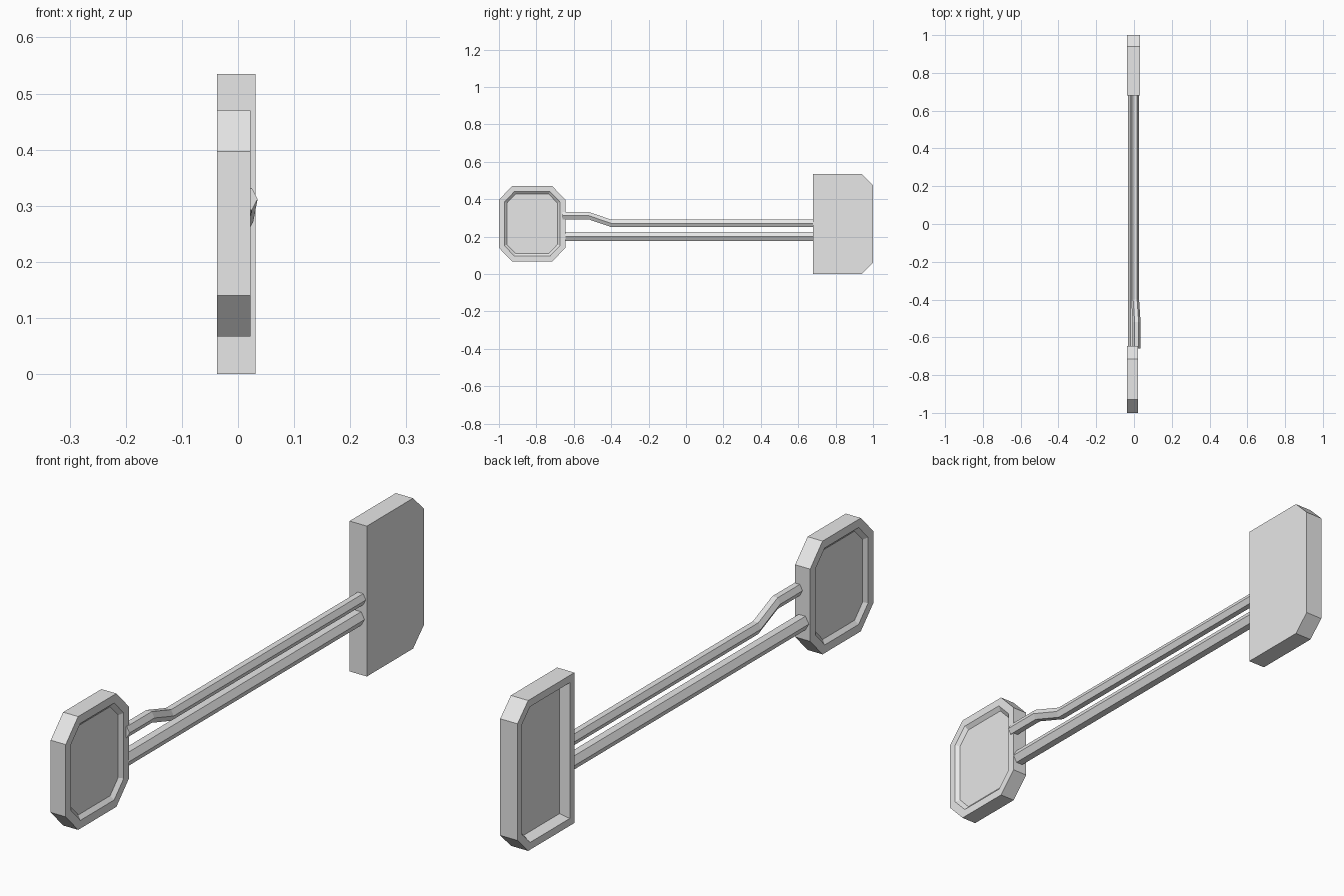
import bpy, bmesh, math
from mathutils import Vector

cube = bpy.data.objects.get("Cube")
if cube:
    bpy.data.objects.remove(cube, do_unlink=True)

grey = bpy.data.materials.new("plain grey")
grey.use_nodes = True
grey.diffuse_color = (0.8, 0.8, 0.8, 1)
grey.node_tree.nodes["Principled BSDF"].inputs["Base Color"].default_value = (0.8, 0.8, 0.8, 1)


def finish(name, bm):
    bmesh.ops.recalc_face_normals(bm, faces=bm.faces)
    mesh = bpy.data.meshes.new(name)
    bm.to_mesh(mesh)
    bm.free()
    mesh.materials.append(grey)
    bpy.context.collection.objects.link(bpy.data.objects.new(name, mesh))


def plate(name, outline, x0, x1, sides, rim, slope, depth):
    """Upright slab with a sloping-walled recess on the listed sides."""
    bm = bmesh.new()
    face = bm.faces.new([bm.verts.new((x0, y, z)) for y, z in outline])
    out = bmesh.ops.extrude_face_region(bm, geom=[face], use_keep_orig=True)
    moved = [v for v in out["geom"] if isinstance(v, bmesh.types.BMVert)]
    bmesh.ops.translate(bm, verts=moved, vec=(x1 - x0, 0, 0))
    bmesh.ops.recalc_face_normals(bm, faces=bm.faces)
    bm.normal_update()
    for side in sides:
        panel = max(bm.faces, key=lambda f: f.normal.x * side)
        bmesh.ops.inset_region(bm, faces=[panel], thickness=rim, use_even_offset=True)
        bm.normal_update()
        bmesh.ops.inset_region(bm, faces=[panel], thickness=slope, depth=-depth,
                               use_even_offset=True)
        bm.normal_update()
    finish(name, bm)


def rod(name, path, rx, rz):
    """Six-sided bar with a flat top, swept along the path."""
    bm = bmesh.new()
    angles = [math.radians(60 * i) for i in range(6)]
    rings = [[bm.verts.new(Vector(p) + Vector((rx * math.cos(a), 0, rz * math.sin(a))))
              for a in angles] for p in path]
    for a, b in zip(rings, rings[1:]):
        for i in range(6):
            j = (i + 1) % 6
            bm.faces.new((a[i], a[j], b[j], b[i]))
    bm.faces.new(rings[0])
    bm.faces.new(rings[-1])
    finish(name, bm)


# Small front plate, all corners cut, recessed on both sides
small = [(-1, 0.14), (-0.93, 0.067), (-0.715, 0.067), (-0.645, 0.14),
         (-0.645, 0.397), (-0.715, 0.47), (-0.93, 0.47), (-1, 0.397)]
plate("front_plate", small, -0.037, 0.022, (-1, 1), 0.029, 0.014, 0.012)

# Large rear plate, only the rear corners cut, recessed on one side
large = [(0.68, 0), (0.94, 0), (1, 0.06), (1, 0.475), (0.94, 0.535), (0.68, 0.535)]
plate("rear_plate", large, -0.037, 0.031, (-1,), 0.026, 0.015, 0.03)

# Connecting bars
rod("lower_bar", [(-0.005, -0.66, 0.2), (-0.005, 0.7, 0.2)], 0.027, 0.028)
rod("upper_bar", [(0.014, -0.66, 0.312), (0.014, -0.52, 0.312),
                  (0.006, -0.4, 0.271), (0.006, 0.7, 0.271)], 0.021, 0.023)
